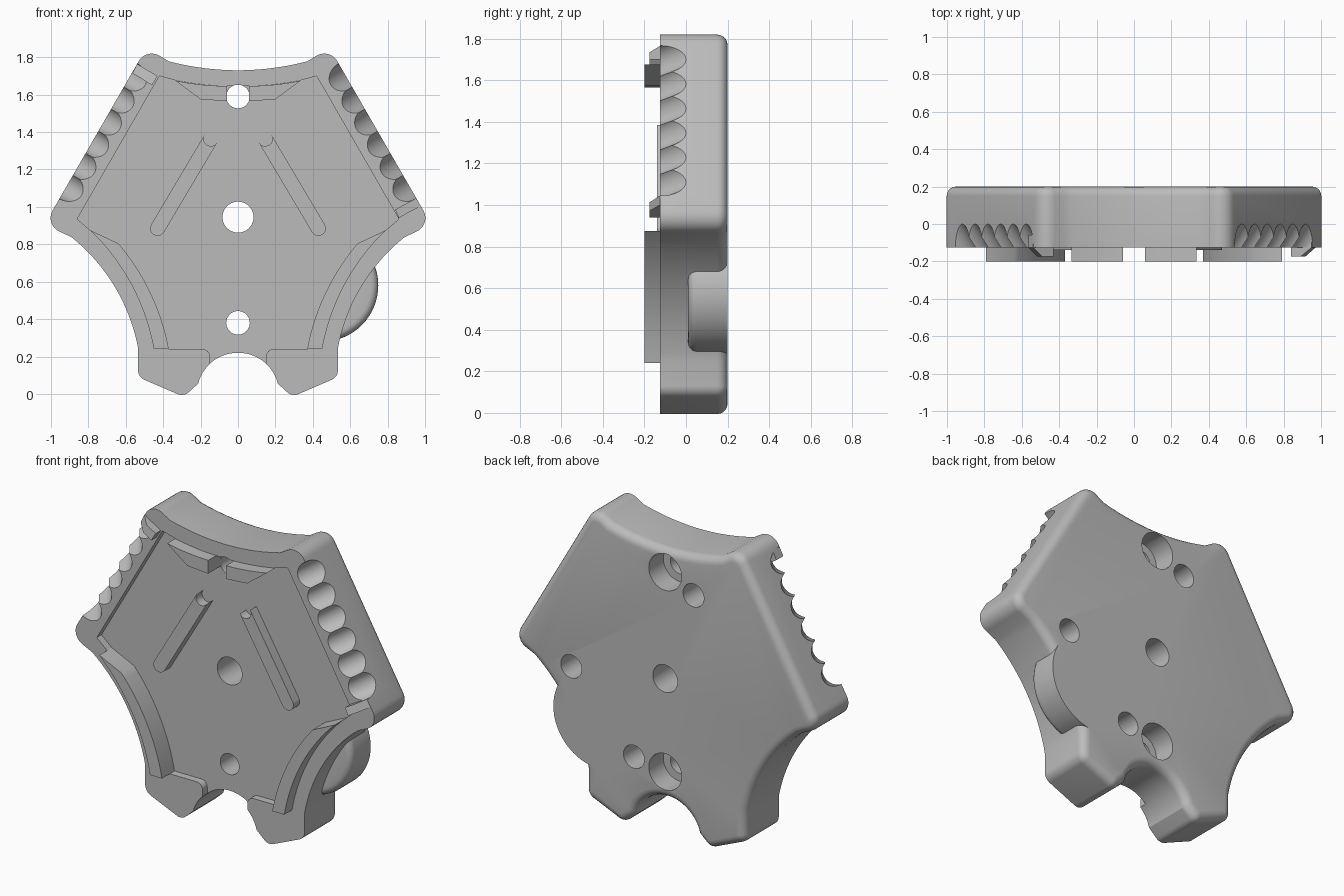
import bpy, bmesh, math
from mathutils import Vector

old = bpy.data.objects.get("Cube")
if old:
    bpy.data.objects.remove(old, do_unlink=True)

GREY = (0.5, 0.5, 0.5, 1)
grey = bpy.data.materials.new("plain grey")
grey.use_nodes = True
grey.diffuse_color = GREY
grey.node_tree.nodes["Principled BSDF"].inputs["Base Color"].default_value = GREY

FRONT, FLOOR, BACK = -0.125, -0.08, 0.2


def arc(a, m, b, n=16):
    """Points on the circle through a, m and b."""
    a, m, b = Vector(a), Vector(m), Vector(b)
    d = 2 * (a.x * (m.y - b.y) + m.x * (b.y - a.y) + b.x * (a.y - m.y))
    qa, qm, qb = a.dot(a), m.dot(m), b.dot(b)
    c = Vector(((qa * (m.y - b.y) + qm * (b.y - a.y) + qb * (a.y - m.y)) / d,
                (qa * (b.x - m.x) + qm * (a.x - b.x) + qb * (m.x - a.x)) / d))
    start = math.atan2(*(a - c).yx)
    sweep = math.remainder(math.atan2(*(b - c).yx) - start, math.tau)
    r = (a - c).length
    return [(c.x + r * math.cos(start + sweep * i / n),
             c.y + r * math.sin(start + sweep * i / n)) for i in range(n + 1)]


def fillet(before, corner, after, r, n=8):
    """Rounded corner between two straight runs."""
    p = Vector(corner)
    u, v = (Vector(before) - p).normalized(), (Vector(after) - p).normalized()
    half = u.angle(v) / 2
    mid = p + (u + v).normalized() * (r / math.sin(half) - r)
    t = r / math.tan(half)
    return arc(p + u * t, mid, p + v * t, n)


def circle(x, z, r, n=40):
    return [(x + r * math.cos(math.tau * i / n), z + r * math.sin(math.tau * i / n))
            for i in range(n)]


def flip(pts):
    return [(-x, z) for x, z in pts]


def symmetric(half):
    return half + flip(half[-2:0:-1])


def prism(name, pts, y0, y1, round_y=None, r=0.0):
    """Extrude an x-z profile along y, optionally rounding one rim."""
    bm = bmesh.new()
    face = bm.faces.new([bm.verts.new((x, y0, z)) for x, z in pts])
    new = bmesh.ops.extrude_face_region(bm, geom=[face])["geom"]
    for v in new:
        if isinstance(v, bmesh.types.BMVert):
            v.co.y = y1
    bmesh.ops.recalc_face_normals(bm, faces=bm.faces)
    if round_y is not None:
        rim = [e for e in bm.edges if all(abs(v.co.y - round_y) < 1e-5 for v in e.verts)]
        bmesh.ops.bevel(bm, geom=rim, offset=r, segments=5, profile=0.5,
                        affect='EDGES', clamp_overlap=False)
    me = bpy.data.meshes.new(name)
    bm.to_mesh(me)
    bm.free()
    me.materials.append(grey)
    ob = bpy.data.objects.new(name, me)
    bpy.context.collection.objects.link(ob)
    return ob


def combine(target, tool, operation='DIFFERENCE'):
    bpy.context.view_layer.objects.active = target
    mod = target.modifiers.new("cut", 'BOOLEAN')
    mod.object, mod.operation, mod.solver = tool, operation, 'EXACT'
    bpy.ops.object.modifier_apply(modifier=mod.name)
    bpy.data.objects.remove(tool, do_unlink=True)


# Six-sided body with hollowed edges and a rounded back rim
top, side, waist = (0.49, 1.85), (1.035, 0.905), (0.89, 0.838)
heel, toe, notch = (0.535, 0.09), (0.29, -0.015), (0.213, 0.055)
half = arc((0, 1.73), (0.19, 1.743), (0.37, 1.778), 10)
half += fillet((0.37, 1.778), top, side, 0.08)
half += fillet(top, side, waist, 0.08)
half += arc(waist, (0.665, 0.583), (0.535, 0.25), 18)
half += fillet((0.535, 0.25), heel, toe, 0.06)
half += fillet(heel, toe, notch, 0.055)
half += arc(notch, (0.156, 0.156), (0, 0.22), 12)
body = prism("body", symmetric(half), FRONT, BACK, BACK, 0.05)

# Round lobe beside the lower edge
lobe = prism("lobe", circle(0.45, 0.58, 0.3, 64), 0.01, BACK, 0.01, 0.04)
combine(body, lobe, 'UNION')

# Shallow front pocket
rib_outer = arc((0.79, 0.875), (0.57, 0.585), (0.45, 0.24))
pocket = arc((0, 1.645), (0.17, 1.652), (0.33, 1.675), 8)
pocket += [(0.42, 1.70), (0.86, 0.935)] + rib_outer
pocket += fillet((0.45, 0.24), (0.15, 0.24), (0.15, 0.1), 0.04) + [(0.15, 0.1), (0, 0.1)]
combine(body, prism("pocket", symmetric(pocket), -0.4, FLOOR))

# Through holes, counterbores and blind back holes: x, z, radius, start depth
holes = [(0, 0.945, 0.083, -0.4), (0, 1.59, 0.063, -0.4), (0, 0.38, 0.063, -0.4),
         (0, 1.59, 0.11, 0.06), (0, 0.38, 0.11, 0.06),
         (-0.19, 1.5, 0.07, 0.04), (0.63, 0.85, 0.07, 0.04), (0.21, 0.415, 0.07, 0.04)]
for x, z, r, y in holes:
    combine(body, prism("hole", circle(x, z, r), y, 0.4))

# Slanted grip grooves along both upper edges
for s in (-1, 1):
    out = Vector((s * 0.866, 0, 0.5))
    back = Vector((0, 1, 0))
    axis = (out * 0.09 + back * 0.12).normalized()
    lift = (out * 0.12 - back * 0.09).normalized()
    for i in range(6):
        z = 1.70 - 0.118 * i
        base = Vector((s * (0.49 + (1.85 - z) / 1.732), 0, z))
        tool = prism("groove", circle(0, 0, 0.077), -0.4, 0.4)
        tool.rotation_mode = 'QUATERNION'
        tool.rotation_quaternion = back.rotation_difference(axis)
        tool.location = base + lift * 0.077
        bpy.context.view_layer.update()
        combine(body, tool)

# Raised ribs, top blocks and straight bars, on both sides
rib = rib_outer + arc((0.37, 0.24), (0.47, 0.545), (0.64, 0.805))
block = arc((0.06, 1.646), (0.19, 1.653), (0.335, 1.675), 6) + [(0.2, 1.575), (0.06, 1.565)]
a, b, r = Vector((0.43, 0.885)), Vector((0.145, 1.365)), 0.04
along = (b - a).normalized()
across = Vector((along.y, -along.x)) * r
bar = arc(a + across, a - along * r, a - across, 10)
bar += arc(b - across, b + along * r, b + across, 10)
parts = [body]
for label, mirror in (("left", lambda p: p), ("right", flip)):
    parts += [prism(label + "_rib", mirror(rib), -0.2, FLOOR + 0.02),
              prism(label + "_top_block", mirror(block), -0.2, FLOOR + 0.02),
              prism(label + "_bar", mirror(bar), -0.14, FLOOR + 0.02)]

# Small wedge lugs at the ends of the grip edges
lugs = {"left_lug": [(0.84, 0.985), (0.89, 1.013), (0.95, 1.045),
                     (0.972, 1.0), (0.915, 0.972), (0.86, 0.94)],
        "right_lug": [(-0.43, 1.70), (-0.49, 1.735), (-0.54, 1.765),
                      (-0.565, 1.715), (-0.515, 1.685), (-0.46, 1.65)]}
for name, pts in lugs.items():
    lug = prism(name, pts, -0.175, -0.06)
    for v in lug.data.vertices:
        if v.co.y < -0.1 and (v.co.x > 0.93 or -0.6 < v.co.x < -0.53):
            v.co.y = FRONT
    parts.append(lug)

# Smooth the curves, keep the edges crisp
bpy.ops.object.select_all(action='DESELECT')
for ob in parts:
    ob.select_set(True)
bpy.context.view_layer.objects.active = body
bpy.ops.object.shade_smooth_by_angle(angle=math.radians(30))
